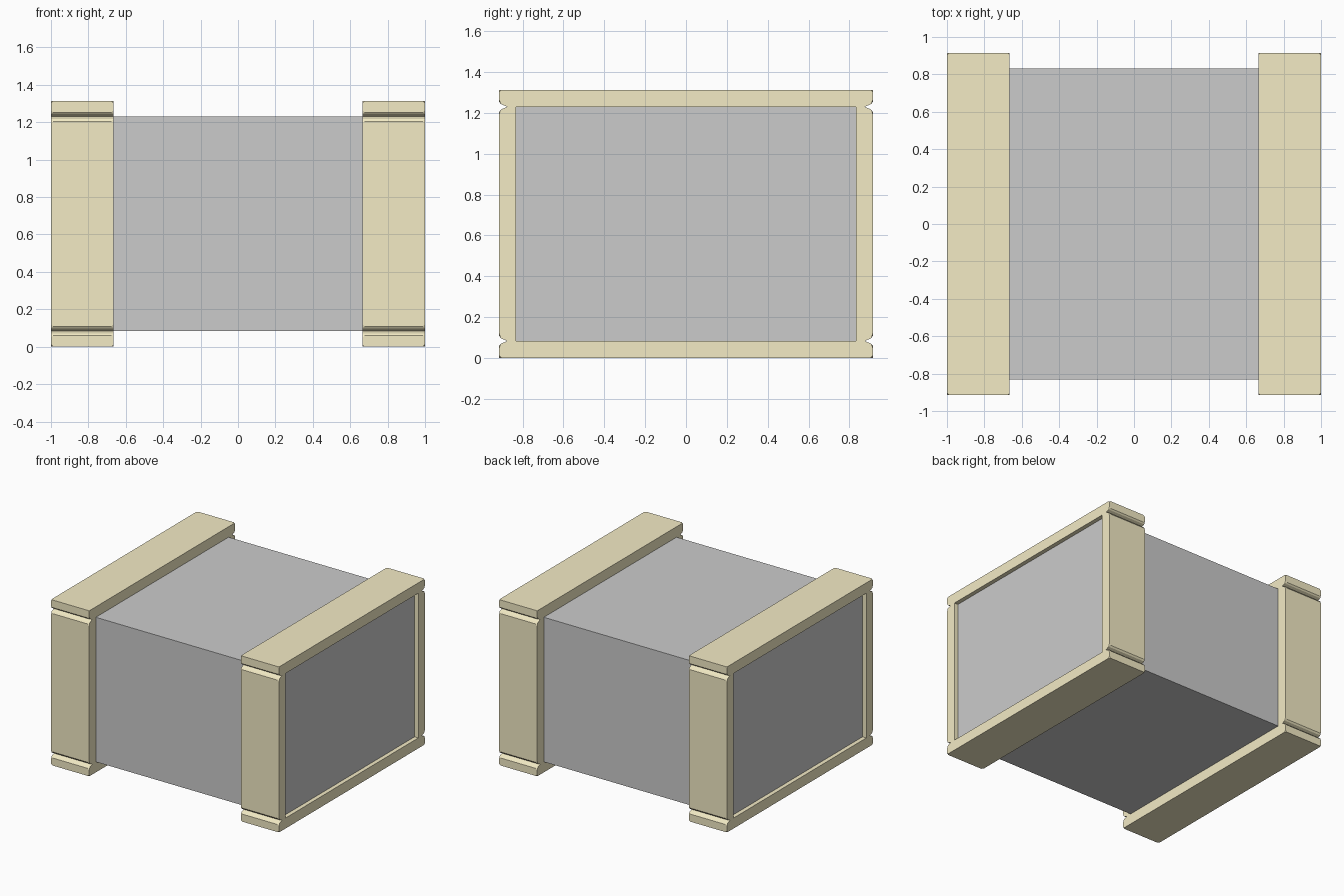
import bpy, bmesh

if "Cube" in bpy.data.objects:
    bpy.data.objects.remove(bpy.data.objects["Cube"])

X0, X1 = 0.665, 1.0        # band extent along x
YI, YO = 0.832, 0.915      # inner and outer half width
H, T = 1.313, 0.083        # total height, plank thickness

tan = bpy.data.materials.new("tan_wood")
tan.diffuse_color = (0.9, 0.83, 0.56, 1)
tan.use_nodes = True
tan.node_tree.nodes["Principled BSDF"].inputs["Base Color"].default_value = tan.diffuse_color


def prism(name, profile, x0, x1, mat=None, nick=0):
    """Extrude a (y, z) profile along x; optionally nick the outer corners."""
    bm = bmesh.new()
    face = bm.faces.new([bm.verts.new((x0, y, z)) for y, z in profile])
    ext = bmesh.ops.extrude_face_region(bm, geom=[face])
    bmesh.ops.translate(bm, vec=(x1 - x0, 0, 0),
                        verts=[g for g in ext["geom"] if isinstance(g, bmesh.types.BMVert)])
    if nick:
        corners = [v for v in bm.verts if abs(v.co.y) > YO - 0.001]
        bmesh.ops.bevel(bm, geom=corners, offset=nick, offset_type='OFFSET',
                        segments=1, affect='VERTICES', clamp_overlap=True)
    bmesh.ops.recalc_face_normals(bm, faces=bm.faces)
    me = bpy.data.meshes.new(name)
    bm.to_mesh(me)
    bm.free()
    ob = bpy.data.objects.new(name, me)
    bpy.context.collection.objects.link(ob)
    if mat:
        me.materials.append(mat)
    return ob


# Crate body, slightly recessed inside the end bands
prism("crate_body", [(-YI, T), (YI, T), (YI, H - T), (-YI, H - T)], -0.967, 0.967)

# Horizontal plank: inner end edges eased to form half of the corner groove
half = [(YO, 0), (YO, T - 0.023), (YO - 0.009, T - 0.013), (YO - 0.04, T)]
plank = half + [(-y, z) for y, z in reversed(half)]

# Upright plank: outer edge eased at top and bottom
low = [(YI, T), (YO - 0.04, T), (YO - 0.009, T + 0.013), (YO, T + 0.025)]
upright = low + [(y, H - z) for y, z in reversed(low)]

# Two bands, each made of four planks
for side, s in (("left", -1), ("right", 1)):
    x0, x1 = sorted((s * X0, s * X1))
    prism(f"{side}_bottom_plank", plank, x0, x1, tan, 0.012)
    prism(f"{side}_top_plank", [(y, H - z) for y, z in plank], x0, x1, tan, 0.012)
    for end, e in (("front", -1), ("back", 1)):
        prism(f"{side}_{end}_upright", [(e * y, z) for y, z in upright], x0, x1, tan, 0.012)
